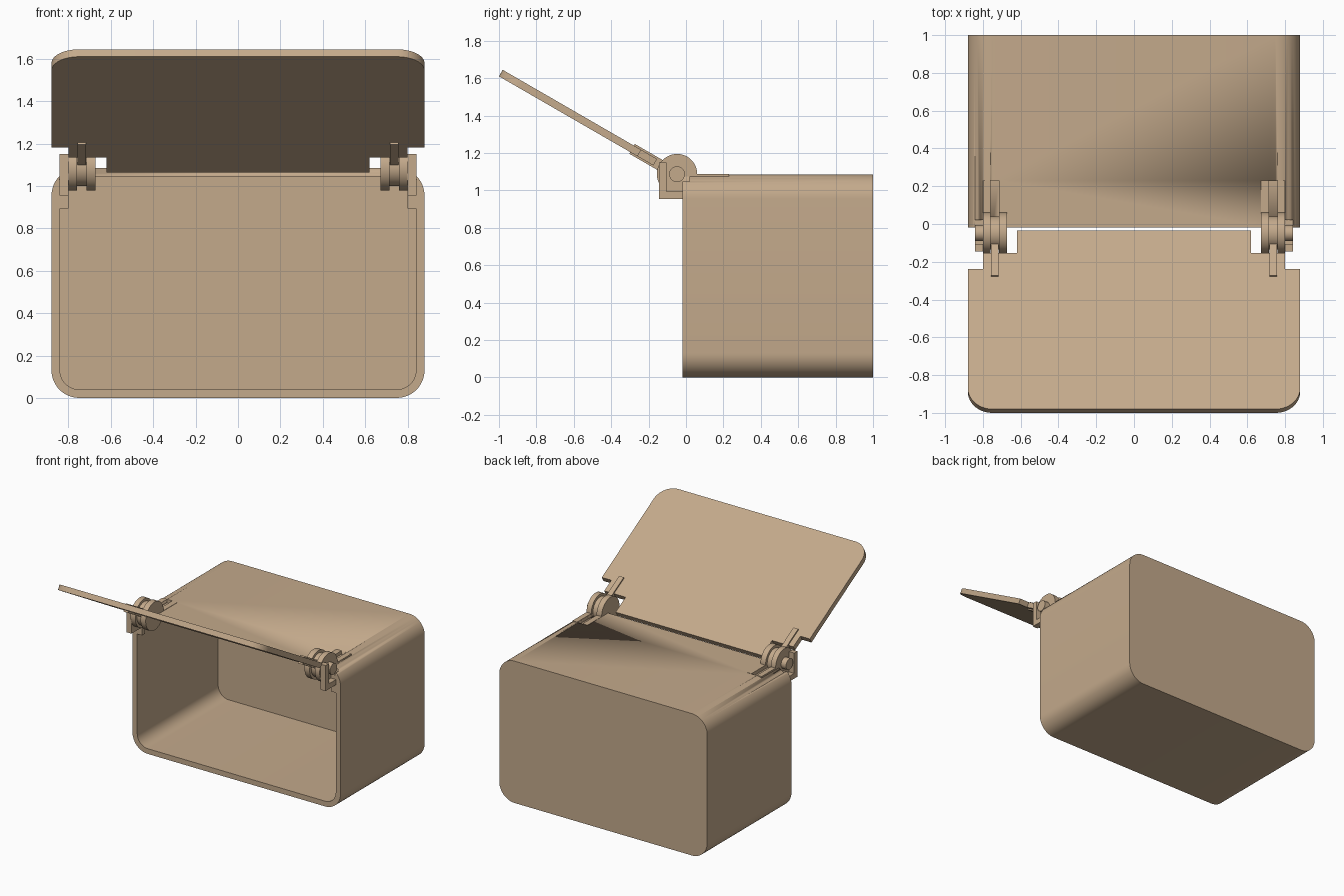
import bpy, bmesh, math
from mathutils import Matrix, Vector

if "Cube" in bpy.data.objects:
    bpy.data.objects.remove(bpy.data.objects["Cube"], do_unlink=True)

tan = bpy.data.materials.new("warm_tan")
tan.use_nodes = True
COLOR = (0.55, 0.40, 0.26, 1)
tan.diffuse_color = COLOR
tan.node_tree.nodes["Principled BSDF"].inputs["Base Color"].default_value = COLOR


def finish(name, bm, angle=30):
    bmesh.ops.recalc_face_normals(bm, faces=bm.faces)
    mesh = bpy.data.meshes.new(name)
    bm.to_mesh(mesh)
    bm.free()
    mesh.materials.append(tan)
    ob = bpy.data.objects.new(name, mesh)
    bpy.context.collection.objects.link(ob)
    bpy.ops.object.select_all(action='DESELECT')
    ob.select_set(True)
    bpy.context.view_layer.objects.active = ob
    bpy.ops.object.shade_smooth_by_angle(angle=math.radians(angle))
    return ob


def block(name, x, y, z, frame=Matrix()):
    """Box between (min, max) pairs, placed in a frame."""
    bm = bmesh.new()
    size = [b - a for a, b in (x, y, z)]
    mid = [(a + b) / 2 for a, b in (x, y, z)]
    x_form = frame @ Matrix.Translation(mid) @ Matrix.Diagonal((*size, 1))
    bmesh.ops.create_cube(bm, size=1, matrix=x_form)
    return finish(name, bm)


def disc(name, x, radius, center):
    """Cylinder along x."""
    bm = bmesh.new()
    place = Matrix.Translation((sum(x) / 2, *center)) @ Matrix.Rotation(math.pi / 2, 4, 'Y')
    bmesh.ops.create_cone(bm, cap_ends=True, segments=48, radius1=radius,
                          radius2=radius, depth=abs(x[1] - x[0]), matrix=place)
    return finish(name, bm)


def arc(cx, cz, r, start, steps=12):
    return [(cx + r * math.cos(start + i * math.pi / 2 / steps),
             cz + r * math.sin(start + i * math.pi / 2 / steps)) for i in range(steps + 1)]


def rounded(w, z0, z1, r):
    corners = [(w - r, z1 - r), (r - w, z1 - r), (r - w, z0 + r), (w - r, z0 + r)]
    return [p for i, c in enumerate(corners) for p in arc(*c, r, i * math.pi / 2)]


def cut(target, x, y, z):
    cutter = block("cutter", x, y, z)
    cutter.hide_render = True
    mod = target.modifiers.new("notch", 'BOOLEAN')
    mod.operation, mod.solver, mod.object = 'DIFFERENCE', 'EXACT', cutter
    bpy.context.view_layer.objects.active = target
    bpy.ops.object.modifier_apply(modifier=mod.name)
    bpy.data.objects.remove(cutter, do_unlink=True)


# Hollow body: outer back -> outer front -> inner front -> inner back
TOP, HALF, WALL, R, FRONT = 1.085, 0.88, 0.04, 0.13, -0.018
outer = rounded(HALF, 0, TOP, R)
inner = rounded(HALF - WALL, WALL, TOP - WALL, R - WALL)
bm = bmesh.new()
rings = [[bm.verts.new((px, y, pz)) for px, pz in outline] for outline, y in
         ((outer, 1), (outer, FRONT), (inner, FRONT), (inner, 1 - WALL))]
for a, b in zip(rings, rings[1:]):
    for i in range(len(a)):
        j = (i + 1) % len(a)
        bm.faces.new((a[i], a[j], b[j], b[i]))
bm.faces.new(rings[0])
bm.faces.new(rings[-1])
body = finish("container_body", bm)


def span(side, a, b):
    return tuple(sorted((side * a, side * b)))


for side in (-1, 1):
    # slot for the hinge arm and notch for the stop bracket
    cut(body, span(side, 0.715, 0.76), (-0.1, 0.23), (1.06, 1.2))
    cut(body, span(side, 0.80, 0.842), (-0.1, 0.02), (1.03, 1.2))

# Lid: stepped plate, local +y runs from the free edge to the hinge
T = 0.04
lid_frame = Matrix.Translation((0, -1, 1.61)) @ Matrix.Rotation(-math.pi / 6, 4, 'X')
half = [(0.62, 1.091), (0.62, 0.953), (0.80, 0.953), (0.80, 0.855), (HALF, 0.855)]
corner = [(px, -py) for px, py in reversed(arc(HALF - R, -R, R, 0))]
half += [(px, py) for px, py in reversed(corner)]
outline = half + [(-px, py) for px, py in reversed(half)]
bm = bmesh.new()
face = bm.faces.new([bm.verts.new((px, py, 0)) for px, py in outline])
new = bmesh.ops.extrude_face_region(bm, geom=[face])["geom"]
bmesh.ops.translate(bm, vec=(0, 0, T), verts=[g for g in new if isinstance(g, bmesh.types.BMVert)])
bm.transform(lid_frame)
finish("lid", bm)

# Hinges, one on each side
AXIS = (-0.048, 1.087)
for side, label in ((1, "left"), (-1, "right")):
    for part, a, b in (("inner", 0.672, 0.715), ("outer", 0.76, 0.80)):
        disc(f"{label}_{part}_knuckle", span(side, a, b), 0.108, AXIS)
        block(f"{label}_{part}_leaf", span(side, a, b), (0, 0.23), (1.06, TOP + 0.002))
    disc(f"{label}_middle_knuckle", span(side, 0.715, 0.76), 0.088, AXIS)
    block(f"{label}_lid_arm", span(side, 0.718, 0.758), (0.81, 1.06), (-0.01, T + 0.01), lid_frame)
    disc(f"{label}_hinge_pin", span(side, 0.80, 0.842), 0.042, AXIS)
    # stop bracket: upright, foot and tab inside the body
    bx = span(side, 0.80, 0.842)
    block(f"{label}_bracket_upright", bx, (-0.145, -0.105), (0.955, 1.15))
    block(f"{label}_bracket_foot", bx, (-0.105, FRONT), (0.955, 0.995))
    block(f"{label}_bracket_tab", bx, (FRONT, 0.02), (0.893, 1.04))
